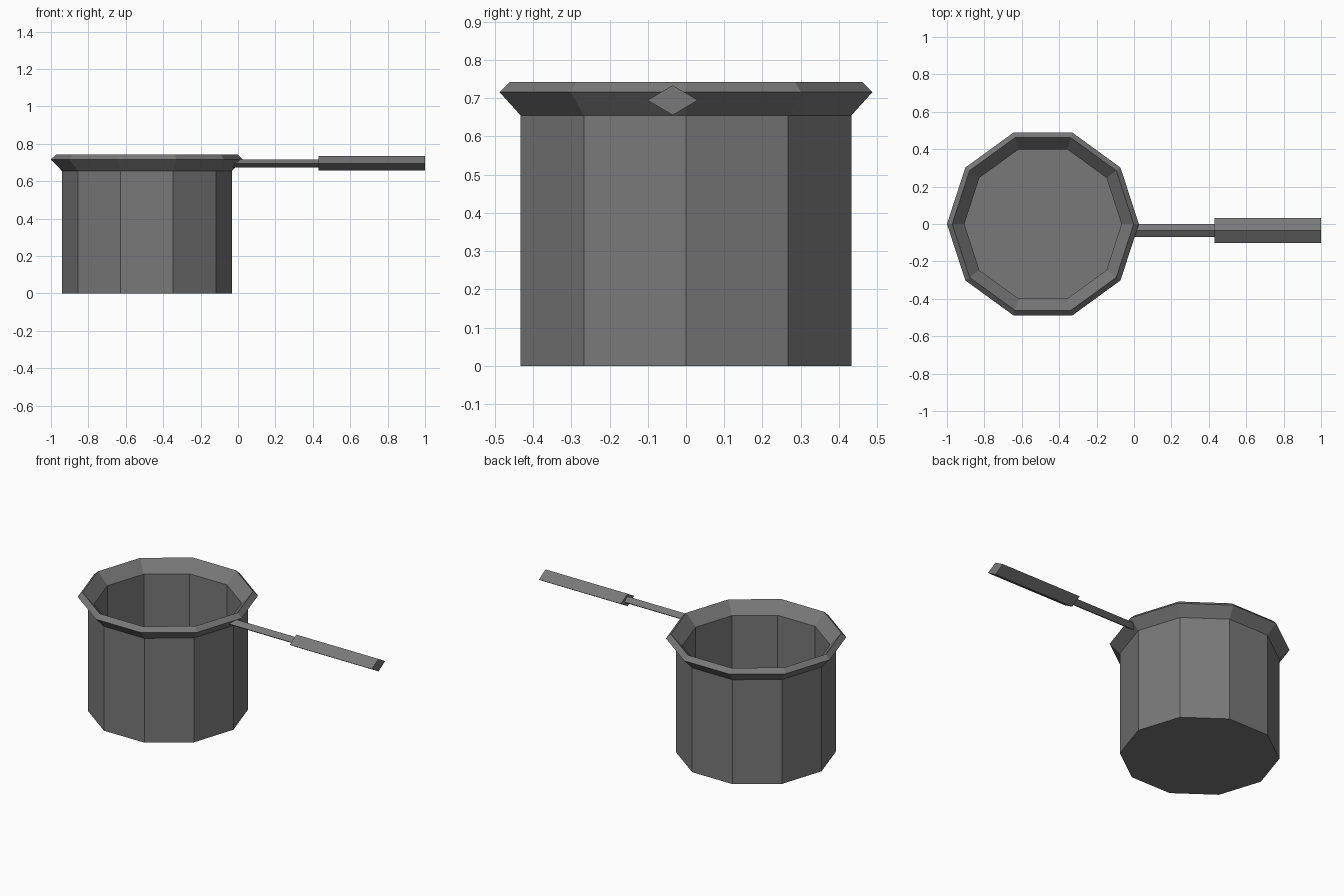
import bpy
import bmesh
from math import cos, sin, pi

cube = bpy.data.objects.get("Cube")
if cube:
    bpy.data.objects.remove(cube, do_unlink=True)

# Single dark metal colour
metal = bpy.data.materials.new("dark_grey_metal")
metal.use_nodes = True
GREY = (0.19, 0.19, 0.19, 1)
metal.diffuse_color = GREY
metal.node_tree.nodes["Principled BSDF"].inputs["Base Color"].default_value = GREY


def loft(name, rings):
    """Bridge matching rings of points and cap both ends."""
    bm = bmesh.new()
    loops = [[bm.verts.new(p) for p in ring] for ring in rings]
    n = len(loops[0])
    for a, b in zip(loops, loops[1:]):
        for i in range(n):
            j = (i + 1) % n
            bm.faces.new((a[i], a[j], b[j], b[i]))
    bm.faces.new(loops[0])
    bm.faces.new(loops[-1])
    bmesh.ops.recalc_face_normals(bm, faces=bm.faces)
    mesh = bpy.data.meshes.new(name)
    bm.to_mesh(mesh)
    bm.free()
    mesh.materials.append(metal)
    obj = bpy.data.objects.new(name, mesh)
    bpy.context.collection.objects.link(obj)
    return obj


def pot_ring(radius, z, sides=10, centre_x=-0.487):
    angles = [2 * pi * i / sides for i in range(sides)]
    return [(centre_x + radius * cos(a), radius * sin(a), z) for a in angles]


def diamond(x, half_width, half_height, y=-0.035, z=0.695):
    return [(x, y + half_width, z), (x, y, z + half_height),
            (x, y - half_width, z), (x, y, z - half_height)]


# Pot: outer wall, flared rim, inner wall and floor (radius, height)
profile = [(0.455, 0), (0.455, 0.655), (0.513, 0.716), (0.485, 0.743),
           (0.42, 0.67), (0.42, 0.03)]
loft("pot", [pot_ring(r, z) for r, z in profile])

# Handle: thin rod and thicker grip
loft("handle_rod", [diamond(x, 0.034, 0.022) for x in (-0.03, 0.45)])
loft("handle_grip", [diamond(x, 0.066, 0.039) for x in (0.43, 1.0)])
